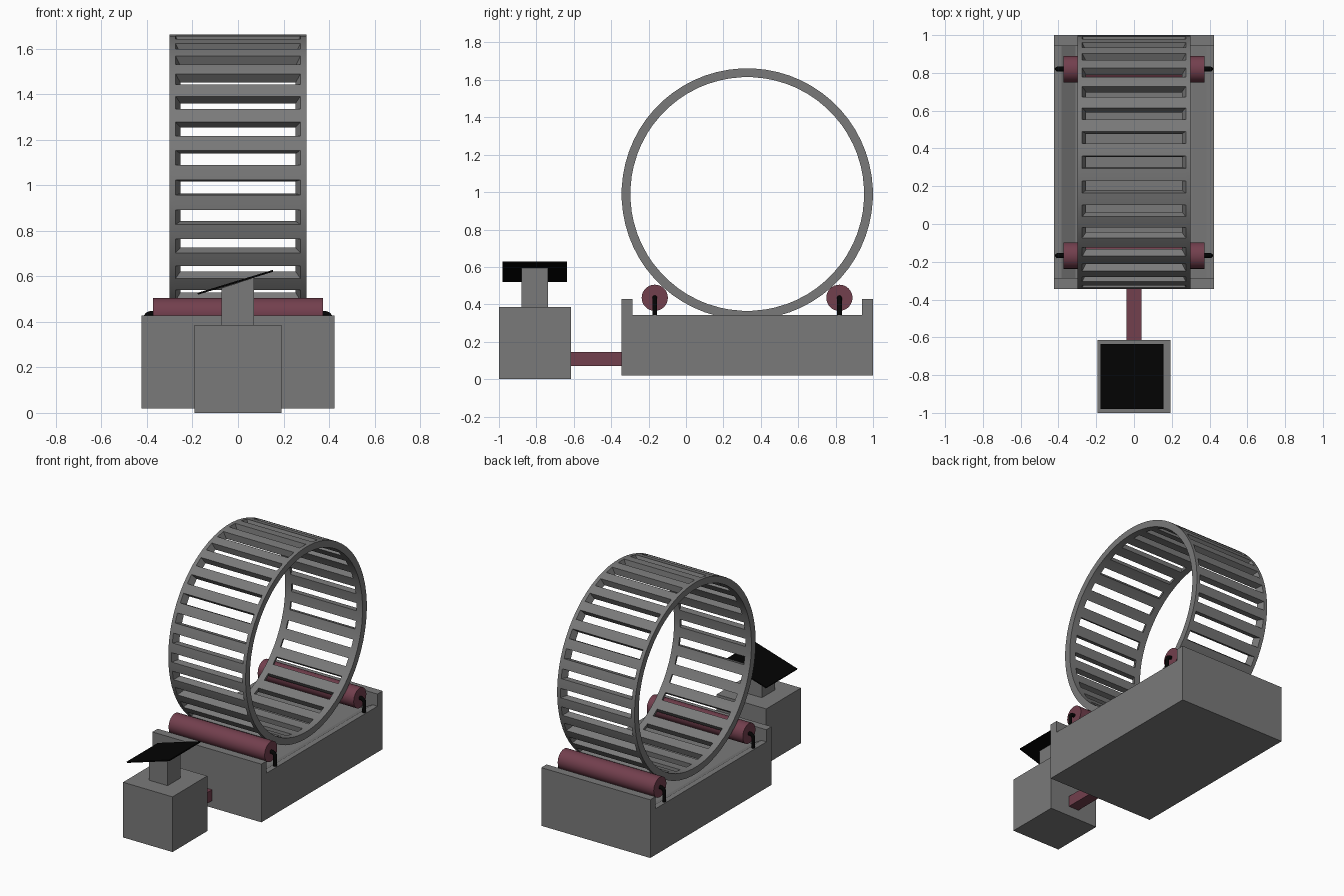
import bpy, bmesh, math

if "Cube" in bpy.data.objects:
    bpy.data.objects.remove(bpy.data.objects["Cube"])


def material(name, rgb):
    m = bpy.data.materials.new(name)
    m.diffuse_color = (*rgb, 1)
    m.use_nodes = True
    m.node_tree.nodes["Principled BSDF"].inputs["Base Color"].default_value = m.diffuse_color
    return m


RED = material("dull_red", (0.17, 0.05, 0.075))
BLACK = material("black", (0.001, 0.001, 0.001))
GREY = material("dark_grey", (0.195, 0.195, 0.195))


def finish(name, bm, mat=GREY, smooth=False):
    bmesh.ops.recalc_face_normals(bm, faces=bm.faces)
    me = bpy.data.meshes.new(name)
    bm.to_mesh(me)
    bm.free()
    ob = bpy.data.objects.new(name, me)
    bpy.context.collection.objects.link(ob)
    me.materials.append(mat)
    if smooth:
        bpy.ops.object.select_all(action='DESELECT')
        ob.select_set(True)
        bpy.context.view_layer.objects.active = ob
        bpy.ops.object.shade_smooth_by_angle(angle=math.radians(30))
    return ob


def prism(name, points, offset, mat=GREY):
    """Extrude a closed 3D outline along an offset."""
    bm = bmesh.new()
    face = bm.faces.new([bm.verts.new(p) for p in points])
    ext = bmesh.ops.extrude_face_region(bm, geom=[face], use_keep_orig=True)
    verts = [g for g in ext["geom"] if isinstance(g, bmesh.types.BMVert)]
    bmesh.ops.translate(bm, verts=verts, vec=offset)
    return finish(name, bm, mat)


def box(name, x0, x1, y0, y1, z0, z1, mat=GREY):
    return prism(name, [(x0, y0, z0), (x1, y0, z0), (x1, y1, z0), (x0, y1, z0)],
                 (0, 0, z1 - z0), mat)


# Base tray: U profile with high end walls, plus low sloping side lips
y0, y1, wall = -0.345, 1.0, 0.058
profile = [(y0, .02), (y1, .02), (y1, .428), (y1 - wall, .428), (y1 - wall, .30),
           (y0 + wall, .30), (y0 + wall, .428), (y0, .428)]
prism("base_tray", [(-.423, y, z) for y, z in profile], (.846, 0, 0))
for side, s in (("left", -1), ("right", 1)):
    lip = [(.31, .30), (.423, .30), (.423, .343), (.385, .343)]
    prism(f"base_lip_{side}", [(s * x, y0 + wall, z) for x, z in lip],
          (0, y1 - y0 - 2 * wall, 0))

# Wheel: ring with 32 tapered slots between the two rims
CY, CZ, RO, RI, N = .3275, .99, .672, .625, 64
bm = bmesh.new()
outer, inner = [], []
for i in range(N):
    for rows, r, w, taper in ((outer, RO, .274, 0), (inner, RI, .253, .06)):
        # slots are the even segments; they narrow towards the inside
        t = taper if i % 2 == 0 else -taper
        a = 2 * math.pi * (i - .5 + t) / N
        rows.append([bm.verts.new((x, CY + r * math.cos(a), CZ + r * math.sin(a)))
                     for x in (-.3, -w, w, .3)])
for i in range(N):
    j = (i + 1) % N
    slot = i % 2 == 0
    for rows in (outer, inner):
        for k in ((0, 2) if slot else (0, 1, 2)):
            bm.faces.new((rows[i][k], rows[i][k + 1], rows[j][k + 1], rows[j][k]))
    for k in ((0, 1, 2, 3) if slot else (0, 3)):
        bm.faces.new((outer[i][k], outer[j][k], inner[j][k], inner[i][k]))
    bm.faces.new((outer[i][1], outer[i][2], inner[i][2], inner[i][1]))
finish("running_wheel", bm, smooth=True)

# Rollers and their bent axle brackets
for end, y in (("front", -.167), ("back", .82)):
    bpy.ops.mesh.primitive_cylinder_add(vertices=32, radius=.07, depth=.745,
                                        location=(0, y, .435),
                                        rotation=(0, math.pi / 2, 0))
    ob = bpy.context.object
    ob.name = f"roller_{end}"
    ob.data.materials.append(RED)
    bpy.ops.object.shade_smooth_by_angle(angle=math.radians(30))
    for side, s in (("left", -1), ("right", 1)):
        cu = bpy.data.curves.new(f"axle_{end}_{side}", 'CURVE')
        cu.dimensions = '3D'
        cu.bevel_depth = .013
        cu.bevel_resolution = 3
        cu.use_fill_caps = True
        path = [(.36, .435), (.385, .435), (.396, .431), (.405, .418), (.405, .335)]
        sp = cu.splines.new('POLY')
        sp.points.add(len(path) - 1)
        for p, (x, z) in zip(sp.points, path):
            p.co = (s * x, y, z, 1)
        cu.materials.append(BLACK)
        bpy.context.collection.objects.link(
            bpy.data.objects.new(f"axle_{end}_{side}", cu))

# Control box with connecting bar
box("control_box", -.192, .192, -1, -.615, 0, .387)
box("connecting_bar", -.04, .04, -.617, -.345, .07, .146, RED)

# Post with slanted top, and tilted panel
prism("panel_post", [(-.073, -.88, .385), (.07, -.88, .385),
                     (.07, -.88, .594), (-.073, -.88, .548)], (0, .143, 0))
prism("tilted_panel", [(-.176, -.98, .519), (.155, -.98, .62),
                       (.153, -.98, .628), (-.178, -.98, .527)], (0, .345, 0), BLACK)
